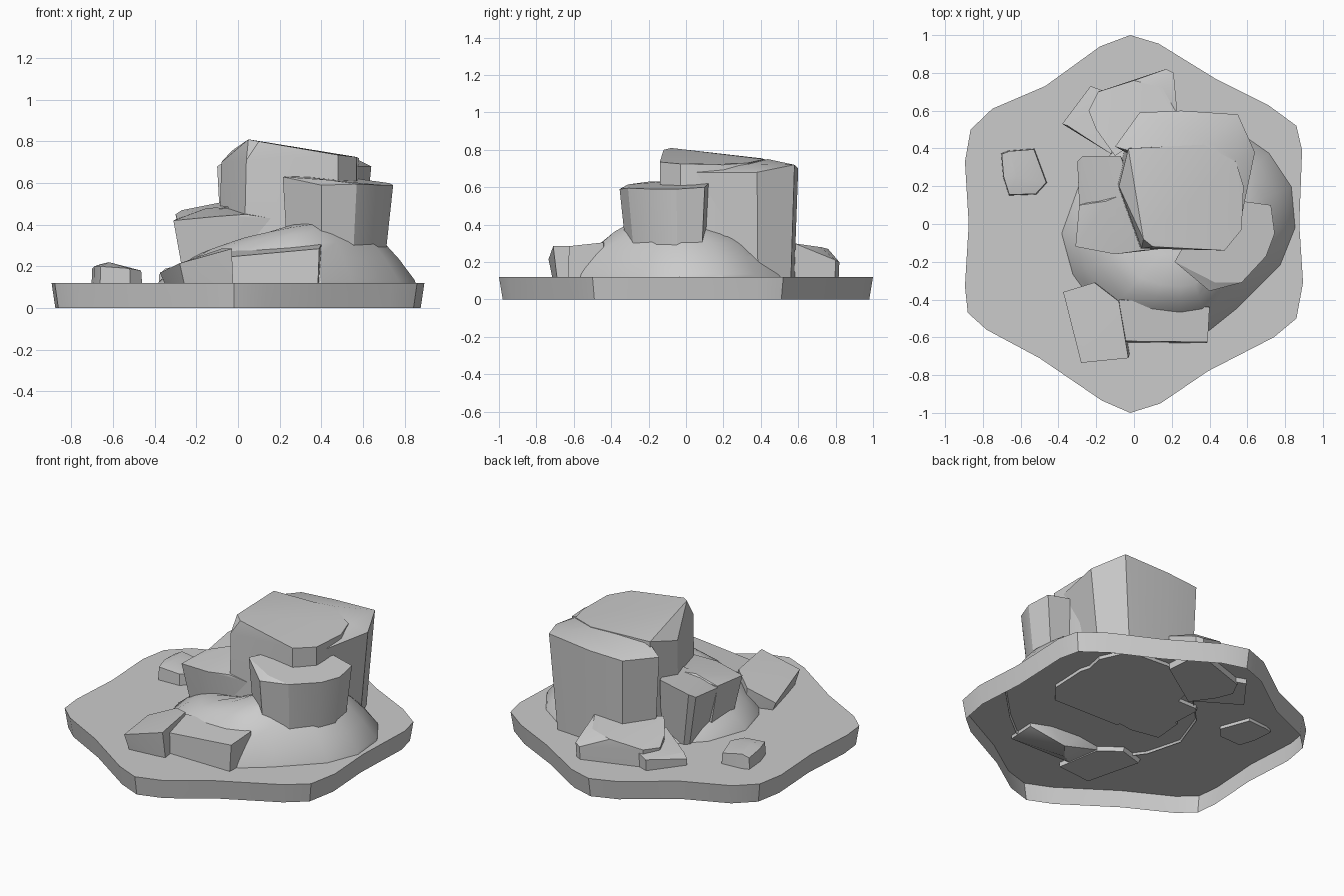
import bpy, bmesh, math


def finish(name, bm):
    bmesh.ops.recalc_face_normals(bm, faces=bm.faces[:])
    me = bpy.data.meshes.new(name)
    bm.to_mesh(me)
    bm.free()
    ob = bpy.data.objects.new(name, me)
    bpy.context.collection.objects.link(ob)
    bpy.ops.object.select_all(action='DESELECT')
    ob.select_set(True)
    bpy.context.view_layer.objects.active = ob
    bpy.ops.object.shade_smooth_by_angle(angle=math.radians(25))
    return ob


def loft(name, rings):
    """Skin a stack of equal-length rings, capping only the last one."""
    bm = bmesh.new()
    vs = [[bm.verts.new(p) for p in r] for r in rings]
    n = len(rings[0])
    for a, b in zip(vs, vs[1:]):
        for i in range(n):
            j = (i + 1) % n
            bm.faces.new((a[i], a[j], b[j], b[i]))
    bm.faces.new(vs[-1])
    ob = finish(name, bm)
    if sum(p.normal.z * p.area for p in ob.data.polygons) < 0:
        ob.data.flip_normals()
    return ob


def rock(name, top, foot_z, foot_scale=1.0, shift=(0, 0), extra=()):
    """Faceted boulder: hull of a 3D top outline and its shrunken foot."""
    cx = sum(p[0] for p in top) / len(top)
    cy = sum(p[1] for p in top) / len(top)
    bm = bmesh.new()
    for x, y, z in top:
        bm.verts.new((x, y, z))
        bm.verts.new((cx + (x - cx) * foot_scale + shift[0],
                      cy + (y - cy) * foot_scale + shift[1], foot_z))
    for p in extra:
        bm.verts.new(p)
    bmesh.ops.convex_hull(bm, input=bm.verts[:])
    bmesh.ops.dissolve_limit(bm, angle_limit=math.radians(4),
                             verts=bm.verts[:], edges=bm.edges[:])
    return finish(name, bm)


# hexagonal ground tile, open underneath
tile = [(-.02, 1), (.13, .955), (.43, .77), (.71, .63), (.86, .52), (.89, .39),
        (.875, 0), (.895, -.31), (.86, -.5), (.74, -.6), (.39, -.78),
        (.14, -.95), (-.02, -1), (-.17, -.935), (-.5, -.71), (-.78, -.56),
        (-.88, -.47), (-.895, -.33), (-.875, 0), (-.895, .33), (-.865, .5),
        (-.75, .61), (-.47, .73), (-.18, .94)]
loft("ground_tile", [[(x * .98, y * .98, 0) for x, y in tile],
                     [(x, y, .12) for x, y in tile]])

# rounded earth mound, higher at the front and right
cx, cy = .24, -.05
foot = [(.86, -.02), (.84, .2), (.72, .38), (.52, .52), (.2, .5), (-.1, .4),
        (-.3, .2), (-.39, -.05), (-.33, -.27), (-.16, -.5), (.05, -.57),
        (.25, -.59), (.4, -.57), (.55, -.45), (.78, -.22)]
rings = []
for s, h in ((1.0, -.02), (.98, .015), (.86, .115), (.75, .19), (.64, .24),
             (.52, .275), (.25, .285)):
    ring = []
    for x, y in foot:
        dx, dy = x - cx, y - cy
        r = math.hypot(dx, dy)
        k = .81 + .19 * dx / r + .15 * max(0, -dy / r)
        ring.append((cx + dx * s, cy + dy * s, .12 + h * k))
    rings.append(ring)
loft("earth_mound", rings)

# tall central rock with chamfered shoulder and lower back shelf
rock("tall_rock", [(-.03, .40, .755), (.05, -.08, .81), (.1, -.12, .80),
                   (.48, -.14, .735), (.57, -.03, .725), (.58, .2, .72),
                   (.54, .33, .73), (.37, .42, .75),
                   (-.08, .2, .70), (.04, -.13, .71)], .1, 1.02, (-.01, .01))
rock("tall_rock_shelf", [(-.1, .41, .68), (.03, .59, .69), (.25, .6, .70),
                         (.55, .58, .72), (.64, .38, .68), (.57, .04, .68),
                         (0, .38, .745), (.38, .44, .75), (.55, .34, .725)],
     .1, .88, (-.02, 0))

# shoulder rock wrapped around the right front
rock("shoulder_rock", [(.215, -.2, .63), (.40, -.355, .59), (.43, -.31, .615),
                       (.57, -.31, .595), (.7, -.17, .59), (.745, -.05, .59),
                       (.725, .1, .60), (.58, .12, .62), (.3, -.05, .635)],
     .29, .9, (-.01, .01))

# left rock: front step running under the tall rock, plus a raised rear block
rock("left_rock", [(-.31, -.12, .42), (-.1, -.16, .44), (.04, -.14, .45),
                   (.05, .2, .49), (-.15, .12, .48), (-.29, .1, .43)],
     .1, .85, (.03, .02), [(.16, -.13, .43)])
rock("left_rock_rear", [(-.3, .33, .45), (-.27, .36, .47), (-.07, .36, .51),
                        (.02, .1, .5), (-.17, .08, .46), (-.29, .1, .42)],
     .1, .78, (.05, -.02))

# fallen slabs at the back
rock("back_slab", [(-.24, .6, .22), (-.19, .7, .23), (0, .76, .27),
                   (.17, .82, .2), (.21, .80, .21), (.15, .72, .28),
                   (.23, .58, .30), (-.1, .36, .29), (-.2, .5, .25)], .08, .97)
rock("back_slab_small", [(-.38, .53, .16), (-.35, .52, .19), (-.23, .73, .19),
                         (-.12, .69, .22), (-.12, .37, .23)], .09, .97)

# fallen blocks at the front, the right one buried on its corner
rock("front_block_left", [(-.375, -.36, .17), (-.21, -.31, .24), (-.08, -.41, .285),
                          (-.03, -.71, .285), (-.13, -.72, .26), (-.28, -.735, .215)],
     .09, .92, (.02, .01))
rock("front_block_right", [(-.05, -.62, .245), (.39, -.625, .285), (.4, -.44, .305),
                           (-.08, -.4, .27)], .1, .97, (0, -.01),
     [(.2, -.38, .01), (.1, -.5, .03)])

# loose boulder on the left
rock("loose_boulder", [(-.70, .37, .19), (-.66, .385, .21), (-.53, .395, .185),
                       (-.465, .22, .18), (-.52, .16, .19), (-.66, .155, .2),
                       (-.69, .25, .2), (-.62, .25, .22)], .1, 1.04)
